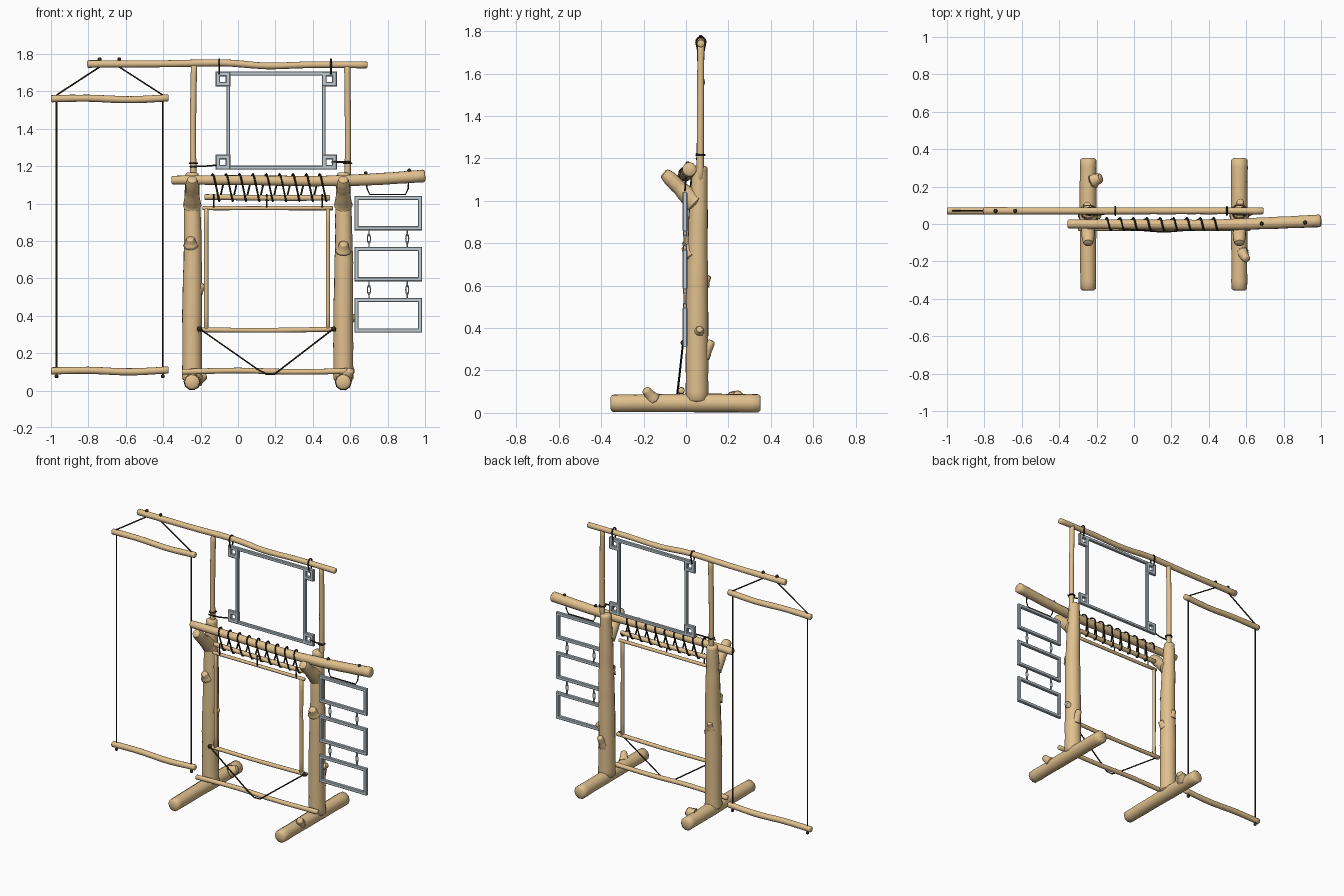
import bpy, bmesh, math, random
from mathutils import Vector
from mathutils.geometry import interpolate_bezier

random.seed(4)
if "Cube" in bpy.data.objects:
    bpy.data.objects.remove(bpy.data.objects["Cube"])


def material(name, rgb):
    m = bpy.data.materials.new(name)
    m.use_nodes = True
    m.diffuse_color = (*rgb, 1)
    m.node_tree.nodes["Principled BSDF"].inputs["Base Color"].default_value = (*rgb, 1)
    return m


WOOD = material("tan_wood", (0.75, 0.53, 0.27))
ROPE = material("dark_rope", (0.032, 0.023, 0.011))
METAL = material("grey_metal", (0.52, 0.60, 0.64))


def finish(name, bm, mat, angle):
    bmesh.ops.recalc_face_normals(bm, faces=bm.faces)
    mesh = bpy.data.meshes.new(name)
    bm.to_mesh(mesh)
    bm.free()
    ob = bpy.data.objects.new(name, mesh)
    bpy.context.collection.objects.link(ob)
    mesh.materials.append(mat)
    bpy.ops.object.select_all(action='DESELECT')
    ob.select_set(True)
    bpy.context.view_layer.objects.active = ob
    bpy.ops.object.shade_smooth_by_angle(angle=math.radians(angle))


def tube(name, pts, radii, mat, sides=6):
    """Sweep a round section along a path; closed ends."""
    pts = [Vector(p) for p in pts]
    if not isinstance(radii, (list, tuple)):
        radii = [radii] * len(pts)
    bm = bmesh.new()
    rings, n = [], Vector((0.31, 0.53, 0.79))
    for i, p in enumerate(pts):
        t = (pts[min(i + 1, len(pts) - 1)] - pts[max(i - 1, 0)]).normalized()
        n = (n - t * n.dot(t)).normalized()
        b = t.cross(n)
        rings.append([bm.verts.new(p + radii[i] * (n * math.cos(a) + b * math.sin(a)))
                      for a in (math.tau * k / sides for k in range(sides))])
    for r, s in zip(rings, rings[1:]):
        for k in range(sides):
            j = (k + 1) % sides
            bm.faces.new((r[k], r[j], s[j], s[k]))
    bm.faces.new(rings[0])
    bm.faces.new(rings[-1])
    finish(name, bm, mat, 50)


def log(name, pts, radii, sides=14, wobble=0.03):
    """Smooth, slightly uneven branch with softened ends."""
    v = [Vector(p) for p in pts]
    if not isinstance(radii, (list, tuple)):
        radii = [radii] * len(v)
    path, rad = [], []
    for i in range(len(v) - 1):
        before, after = v[max(i - 1, 0)], v[min(i + 2, len(v) - 1)]
        curve = interpolate_bezier(v[i], v[i] + (v[i + 1] - before) / 6,
                                   v[i + 1] - (after - v[i]) / 6, v[i + 1], 6)
        for k, p in enumerate(curve[:-1]):
            path.append(p)
            rad.append((radii[i] + (radii[i + 1] - radii[i]) * k / 5)
                       * random.uniform(1 - wobble, 1 + wobble))
    path.append(v[-1])
    rad.append(radii[-1])
    # Round off both ends with one extra narrower ring
    first = path[0] + (path[1] - path[0]).normalized() * rad[0] * 0.22
    last = path[-1] + (path[-2] - path[-1]).normalized() * rad[-1] * 0.22
    path = [path[0], first] + path[1:-1] + [last, path[-1]]
    rad = [rad[0] * 0.75] + rad + [rad[-1] * 0.75]
    tube(name, path, rad, WOOD, sides)


def rope(name, pts, r=0.0045):
    tube(name, pts, r, ROPE)


def knot(name, x, y, z, r=0.011):
    steps = [-0.9, -0.5, 0, 0.5, 0.9]
    tube(name, [(x, y, z + r * s) for s in steps],
         [r * math.sqrt(1 - s * s) for s in steps], ROPE, 8)


def loop(name, centre, axis_a, axis_b, r, mat):
    """Closed oval ring spanned by two half axes."""
    c, a, b = Vector(centre), Vector(axis_a), Vector(axis_b)
    tube(name, [c + a * math.cos(math.tau * k / 16) + b * math.sin(math.tau * k / 16)
                for k in range(17)], r, mat)


def frame(name, x0, x1, z0, z1, y, w, d):
    """Rectangular metal frame with a lightly chamfered section."""
    section = [(0, .7), (0, -.7), (.15, -1), (.85, -1), (1, -.7), (1, .7), (.85, 1), (.15, 1)]
    bm = bmesh.new()
    rings = []
    for u, v in section:
        i, yy = u * w, y + v * d
        rings.append([bm.verts.new(p) for p in ((x0 + i, yy, z0 + i), (x1 - i, yy, z0 + i),
                                                (x1 - i, yy, z1 - i), (x0 + i, yy, z1 - i))])
    for q, r in enumerate(rings):
        s = rings[(q + 1) % len(rings)]
        for k in range(4):
            j = (k + 1) % 4
            bm.faces.new((r[k], r[j], s[j], s[k]))
    finish(name, bm, METAL, 20)


# Feet, posts and forks on both sides
for side, x in (("right", -0.245), ("left", 0.563)):
    log(side + "_foot", [(x, -0.355, 0.045), (x, 0, 0.047), (x, 0.352, 0.045)],
        [0.042, 0.045, 0.044], 10)
    log(side + "_post", [(x, 0.052, 0.05), (x, 0.052, 0.4), (x + 0.003, 0.054, 0.75),
                         (x, 0.06, 1.0), (x, 0.066, 1.165)],
        [0.055, 0.053, 0.049, 0.042, 0.035], 16)
    log(side + "_fork", [(x, 0.05, 0.985), (x, -0.03, 1.06), (x, -0.075, 1.105),
                         (x, -0.106, 1.132)], [0.05, 0.035, 0.034, 0.024])

# Cut branch stubs: base, tip, base radius
stubs = [((-0.25, 0.03, 0.77), (-0.255, -0.002, 0.815), 0.036),
         ((0.563, 0.03, 0.74), (0.565, -0.004, 0.79), 0.038),
         ((-0.22, 0.05, 0.53), (-0.186, 0.045, 0.57), 0.03),
         ((0.59, 0.06, 0.38), (0.632, 0.065, 0.395), 0.026),
         ((0.563, 0.08, 0.26), (0.57, 0.122, 0.34), 0.028),
         ((-0.25, 0.08, 0.6), (-0.25, 0.105, 0.65), 0.026),
         ((-0.225, 0.23, 0.06), (-0.175, 0.248, 0.085), 0.038),
         ((0.575, -0.15, 0.06), (0.605, -0.192, 0.112), 0.03)]
for i, (a, b, r) in enumerate(stubs):
    mid = [(p + q) / 2 for p, q in zip(a, b)]
    log("branch_stub_%d" % i, [a, mid, b], [r * 1.2, r * 0.85, r * 0.6], 10)

# Main beam, upper beam and its uprights
log("main_beam", [(-0.355, 0.0, 1.125), (0, -0.002, 1.125), (0.4, -0.004, 1.12),
                  (0.7, 0.004, 1.128), (1.0, 0.017, 1.148)],
    [0.024, 0.026, 0.028, 0.031, 0.034], 14)
log("upper_beam", [(-0.806, 0.07, 1.746), (-0.4, 0.07, 1.747), (-0.08, 0.07, 1.752),
                   (0.15, 0.07, 1.736), (0.4, 0.07, 1.742), (0.692, 0.07, 1.741)],
    [0.02, 0.019, 0.019, 0.018, 0.018, 0.018])
for side, x, bend in (("right", -0.238, 0.003), ("left", 0.586, -0.002)):
    log(side + "_upright", [(x, 0.067, 1.1), (x - bend, 0.068, 1.4), (x + bend, 0.07, 1.74)],
        0.0165, 12)
    loop(side + "_upright_tie", (x, 0.068, 1.215), (0.02, 0, 0), (0, 0.02, 0), 0.005, ROPE)

# Hanging banner rods with cords
for name, z in (("top", 1.56), ("bottom", 0.105)):
    log("banner_%s_rod" % name, [(-1.0, 0.07, z), (-0.8, 0.07, z + 0.003),
                                 (-0.58, 0.07, z - 0.005), (-0.371, 0.07, z + 0.005)], 0.019, 12)
for side, x, top in (("right", -0.97, -0.74), ("left", -0.402, -0.635)):
    rope("banner_cord_" + side, [(x, 0.07, 0.075), (x, 0.07, 1.58)], 0.005)
    rope("banner_sling_" + side, [(x, 0.07, 1.58), (top, 0.07, 1.73), (top, 0.07, 1.77)])
    knot("banner_top_knot_" + side, top, 0.07, 1.771)
    knot("banner_low_knot_" + side, x, 0.07, 0.076)

# Upper metal frame with corner brackets, hung from the upper beam
frame("upper_metal_frame", -0.062, 0.468, 1.182, 1.705, 0.07, 0.02, 0.01)
for tag, x in (("right", -0.12), ("left", 0.449)):
    for level, z in (("low", 1.182), ("high", 1.626)):
        frame("corner_bracket_%s_%s" % (tag, level), x, x + 0.079, z, z + 0.079, 0.07, 0.025, 0.011)
    hx = -0.1 if tag == "right" else 0.497
    arc = [math.pi * k / 8 for k in range(9)]
    rope("frame_hanger_" + tag, [(hx, 0.06, 1.69)]
         + [(hx, 0.07 - 0.022 * math.cos(a), 1.748 + 0.024 * math.sin(a)) for a in arc]
         + [(hx, 0.08, 1.69)], 0.005)
rope("frame_tie_right", [(-0.258, 0.05, 1.197), (-0.18, 0.05, 1.199), (-0.1, 0.065, 1.207)])
rope("frame_tie_left", [(0.5, 0.065, 1.222), (0.55, 0.05, 1.222), (0.604, 0.05, 1.222)])

# Stretching frame below the main beam
log("lashing_rod", [(-0.18, 0, 1.035), (0.15, 0, 1.03), (0.492, 0, 1.03)], 0.015, 12)
log("stretcher_top", [(-0.19, 0, 0.975), (0.507, 0, 0.975)], 0.011, 10)
log("stretcher_bottom", [(-0.215, 0, 0.325), (0.15, 0, 0.322), (0.523, 0, 0.328)], 0.013, 10)
for side, x in (("right", -0.17), ("left", 0.481)):
    log("stretcher_side_" + side, [(x, 0, 0.32), (x, 0, 0.98)], 0.0115, 10)
log("cross_bar", [(-0.3, -0.022, 0.1), (0, -0.022, 0.107), (0.3, -0.022, 0.1),
                  (0.622, -0.022, 0.105)], 0.015, 12)
for i, x in enumerate((-0.13, 0.155, 0.45)):
    rope("stretcher_hanger_%d" % i, [(x, -0.014, 1.05), (x, -0.012, 0.98)], 0.004)

# Lashing wound over the beam, down the front and under the rod
lash, wraps, pitch = [], 9, 0.0715
for w in range(wraps):
    x = -0.15 + w * pitch
    for k in range(9):
        a = math.pi * (1.2 - 1.4 * k / 8)
        lash.append((x + 0.03 * k / 8, -0.033 * math.cos(a), 1.125 + 0.033 * math.sin(a)))
    for k in range(5):
        a = -math.pi * k / 4
        lash.append((x + 0.046 + 0.002 * k, -0.018 * math.cos(a), 1.03 + 0.018 * math.sin(a)))
rope("beam_lashing", lash, 0.005)

# Tension cord from the stretcher to the cross bar
rope("tension_cord", [(-0.205, -0.014, 0.33), (0.1, -0.038, 0.117), (0.15, -0.042, 0.088),
                      (0.195, -0.04, 0.088), (0.51, -0.014, 0.33)])
for side, x in (("right", -0.205), ("left", 0.512)):
    knot("tension_knot_" + side, x, -0.012, 0.33, 0.014)

# Side sign frames with chains and a rope hanger
for i, z in enumerate((0.857, 0.584, 0.311)):
    frame("sign_frame_%d" % i, 0.623, 0.984, z, z + 0.184, -0.005, 0.022, 0.011)
    for x in (0.7, 0.905):
        if i < 2:
            zc = z - 0.045
            loop("chain_link_mid", (x, -0.005, zc), (0, 0, 0.026), (0.008, 0, 0), 0.003, METAL)
            for dz in (-0.033, 0.033):
                loop("chain_link_end", (x, -0.005, zc + dz), (0, 0, 0.018), (0, 0.007, 0),
                     0.003, METAL)
rope("sign_hanger", [(0.685, 0.003, 1.16), (0.69, -0.003, 1.08), (0.705, -0.005, 1.048),
                     (0.895, -0.005, 1.048), (0.91, -0.003, 1.08), (0.915, 0.008, 1.17)], 0.004)
knot("sign_knot_right", 0.683, 0.002, 1.162)
knot("sign_knot_left", 0.915, 0.008, 1.176)
